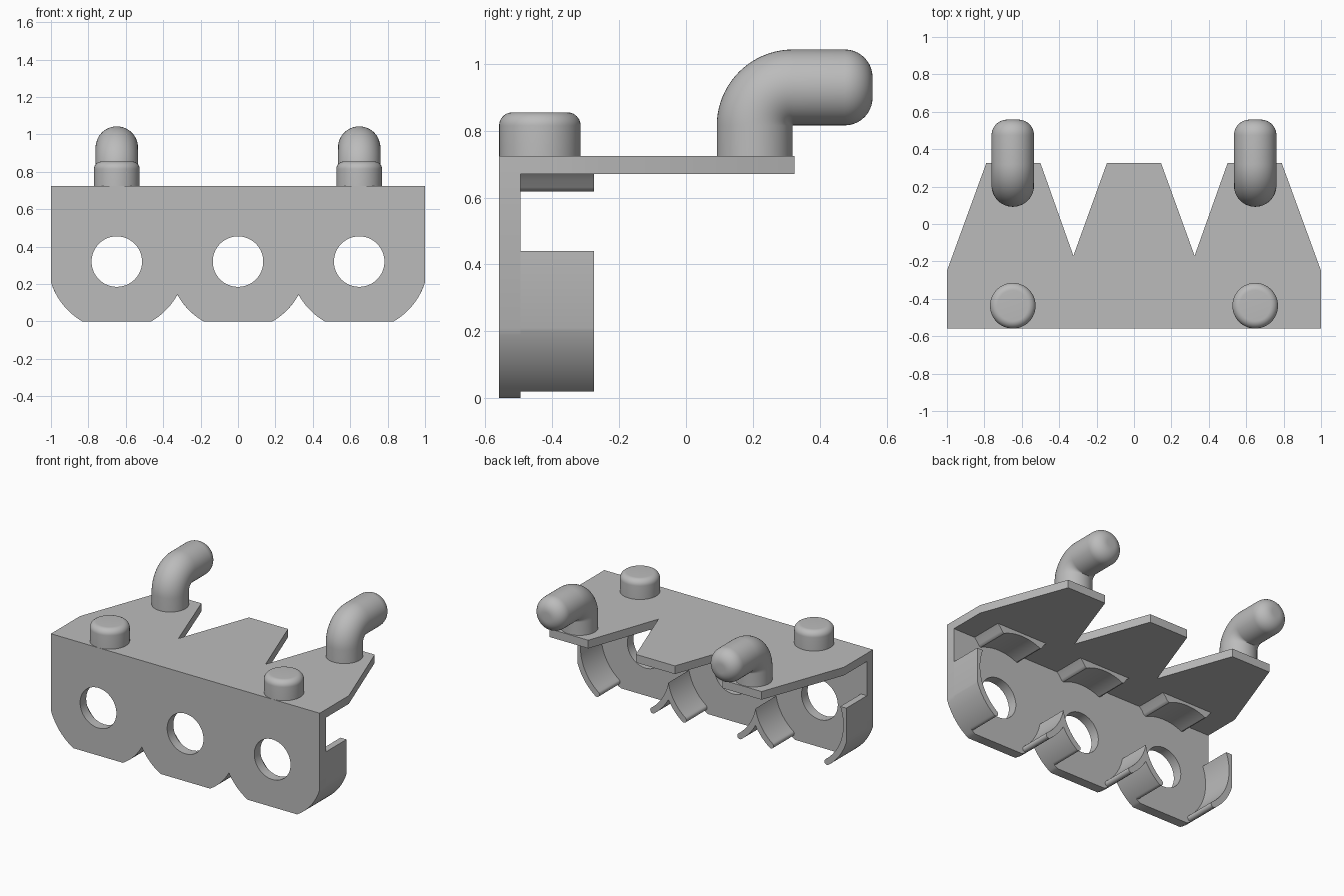
import bpy, bmesh
from math import pi, sin, cos, acos, asin, atan2, sqrt

cube = bpy.data.objects.get("Cube")
if cube:
    bpy.data.objects.remove(cube, do_unlink=True)

grey = bpy.data.materials.new("plain_grey")
grey.use_nodes = True
grey.diffuse_color = (0.5, 0.5, 0.5, 1)
grey.node_tree.nodes["Principled BSDF"].inputs["Base Color"].default_value = (0.5, 0.5, 0.5, 1)

PITCH, MID = 0.648, 0.32          # spacing and height of the round openings
HALF = PITCH / 2
R_OUT, R_IN, R_HOLE = 0.369, 0.33, 0.135
FRONT, BACK, CLIP_BACK = -0.56, -0.495, -0.275
UNDER, TOP = 0.67, 0.725


def finish(name, bm):
    bmesh.ops.recalc_face_normals(bm, faces=bm.faces)
    mesh = bpy.data.meshes.new(name)
    bm.to_mesh(mesh)
    bm.free()
    mesh.materials.append(grey)
    obj = bpy.data.objects.new(name, mesh)
    bpy.context.collection.objects.link(obj)
    bpy.ops.object.select_all(action='DESELECT')
    obj.select_set(True)
    bpy.context.view_layer.objects.active = obj
    bpy.ops.object.shade_smooth_by_angle(angle=0.6)
    return obj


def prism(name, loops, place, depth):
    """Fill outlines (later ones are holes) and extrude them by depth."""
    bm = bmesh.new()
    for loop in loops:
        vs = [bm.verts.new(place(a, b)) for a, b in loop]
        for i, v in enumerate(vs):
            bm.edges.new((vs[i - 1], v))
    bmesh.ops.triangle_fill(bm, use_beauty=True, edges=bm.edges[:])
    ext = bmesh.ops.extrude_face_region(bm, geom=bm.faces[:], use_keep_orig=True)
    moved = [g for g in ext["geom"] if isinstance(g, bmesh.types.BMVert)]
    bmesh.ops.translate(bm, verts=moved, vec=depth)
    return finish(name, bm)


def tube(name, rings, x, steps=48):
    """Skin rings given as (y, z, radius, tilt) and cap both ends."""
    bm = bmesh.new()
    skin = []
    for y, z, r, tilt in rings:
        ring = []
        for i in range(steps):
            a = 2 * pi * i / steps
            ring.append(bm.verts.new((x + r * cos(a), y + r * sin(a) * cos(tilt),
                                      z - r * sin(a) * sin(tilt))))
        skin.append(ring)
    for low, high in zip(skin, skin[1:]):
        for i in range(steps):
            bm.faces.new((low[i - 1], low[i], high[i], high[i - 1]))
    bm.faces.new(skin[0])
    bm.faces.new(skin[-1])
    return finish(name, bm)


def arc(cx, r, a0, a1, n=24):
    return [(cx + r * cos(a0 + (a1 - a0) * i / n), MID + r * sin(a0 + (a1 - a0) * i / n))
            for i in range(n + 1)]


def mirrored(half):
    """Complete a half outline whose two ends lie on the centre line."""
    return half + [(-x, z) for x, z in half[-2:0:-1]]


def upright(y):
    return lambda x, z: (x, y, z)


# Front plate: scalloped lower edge and three round openings
side_a = acos((1 - PITCH) / R_OUT)
notch_a = acos(HALF / R_OUT)
foot_a = asin(MID / R_OUT)
outline = [(-1, TOP)]
for c in (-PITCH, 0, PITCH):
    left = side_a if c < 0 else notch_a
    right = side_a if c > 0 else notch_a
    start = arc(c, R_OUT, pi + left, pi + foot_a, 12)
    outline += start if c < 0 else start[1:]
    outline += arc(c, R_OUT, -foot_a, -right, 12)
outline.append((1, TOP))
holes = [arc(c, R_HOLE, 0, 2 * pi, 64)[:-1] for c in (-PITCH, 0, PITCH)]
prism("front_plate", [outline] + holes, upright(FRONT), (0, BACK - FRONT, 0))

# Top plate: three tapered tongues
edge = [(1, BACK), (1, -0.25), (0.79, 0.325), (0.5, 0.325), (HALF, -0.17), (0.145, 0.325)]
prism("top_plate", [edge + [(-x, y) for x, y in reversed(edge)]],
      lambda x, y: (x, y, UNDER), (0, 0, TOP - UNDER))

# Curved clip arms with rounded tips
THICK = (R_OUT - R_IN) / 2
TIP = -atan2(0.28, 0.208)


def clip_arm(cx, outer_start, inner_end):
    r = R_IN + THICK
    px, pz = cx + r * cos(TIP), MID + r * sin(TIP)
    cap = [(px + THICK * cos(TIP - pi * i / 10), pz + THICK * sin(TIP - pi * i / 10))
           for i in range(1, 10)]
    return arc(cx, R_OUT, outer_start, TIP) + cap + arc(cx, R_IN, TIP, inner_end)


clip_depth = (0, CLIP_BACK - BACK, 0)
wall = [(1, 0.44)] + clip_arm(PITCH, -side_a, asin(0.12 / R_IN))
fork = mirrored(clip_arm(-HALF, -notch_a, -acos(HALF / R_IN)))
for s, side in ((1, "left"), (-1, "right")):
    prism(side + "_outer_clip", [[(s * x, z) for x, z in wall]], upright(BACK), clip_depth)
    prism(side + "_inner_clip", [[(s * HALF + x, z) for x, z in fork]], upright(BACK), clip_depth)

# Cradle pads beneath the top plate
lip = acos(0.14 / R_IN)
pad = [(0, UNDER), (0.19, UNDER), (0.172, 0.652), (0.158, 0.631), (0.15, 0.622)]
pad = mirrored(pad + arc(0, R_IN, lip, pi / 2, 10))
for c, side in ((-PITCH, "right"), (0, "middle"), (PITCH, "left")):
    prism(side + "_cradle_pad", [[(c + x, z) for x, z in pad]], upright(BACK), clip_depth)

# Round studs and bent hook pegs
quarter = [pi / 2 * i / 10 for i in range(11)]
stud = [(-0.437, TOP, 0.122, 0)]
stud += [(-0.437, 0.815 + 0.04 * sin(a), 0.082 + 0.04 * cos(a), 0) for a in quarter]
R_PEG, BEND = 0.1135, 0.1145
peg = [(0.32 - BEND, TOP, R_PEG, 0)]
peg += [(0.32 - BEND * cos(pi / 40 * i), 0.815 + BEND * sin(pi / 40 * i), R_PEG, pi / 40 * i)
        for i in range(21)]
peg += [(0.475 + 0.083 * sin(a), 0.815 + BEND, R_PEG - 0.083 * (1 - cos(a)), pi / 2)
        for a in quarter]
for x, side in ((PITCH, "left"), (-PITCH, "right")):
    tube(side + "_stud", stud, x)
    tube(side + "_hook_peg", peg, x)
